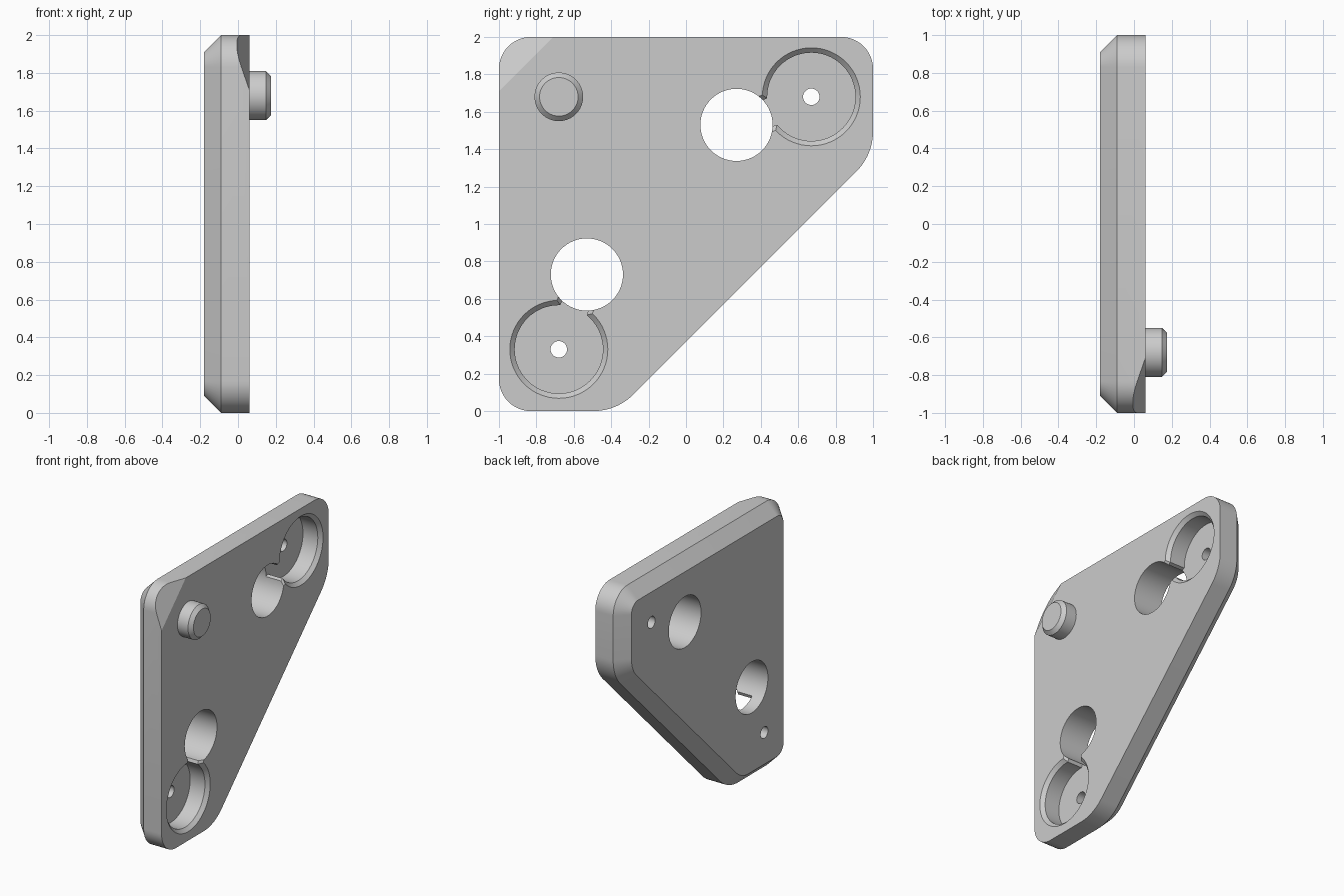
import bpy, bmesh
from math import sin, cos, pi, radians, atan2, tau
from mathutils import Vector

cube = bpy.data.objects.get("Cube")
if cube:
    bpy.data.objects.remove(cube, do_unlink=True)

BACK, FRONT, FLOOR = -0.18, 0.06, -0.09
BEVEL, LIP = 0.09, 0.026

grey = bpy.data.materials.new("plain grey")
grey.use_nodes = True
grey.diffuse_color = (0.6, 0.6, 0.6, 1)
grey.node_tree.nodes["Principled BSDF"].inputs["Base Color"].default_value = (0.6, 0.6, 0.6, 1)


def loft(name, rings, cut=None):
    """Skin closed rings, cap both ends and optionally trim with a plane."""
    bm = bmesh.new()
    loops = [[bm.verts.new(p) for p in ring] for ring in rings]
    for a, b in zip(loops, loops[1:]):
        for i in range(len(a)):
            j = (i + 1) % len(a)
            bm.faces.new((a[i], a[j], b[j], b[i]))
    bm.faces.new(loops[0])
    bm.faces.new(loops[-1])
    if cut:
        res = bmesh.ops.bisect_plane(bm, geom=bm.verts[:] + bm.edges[:] + bm.faces[:],
                                     plane_co=cut[0], plane_no=cut[1], clear_outer=True)
        edges = [e for e in res["geom_cut"] if isinstance(e, bmesh.types.BMEdge)]
        bmesh.ops.contextual_create(bm, geom=edges)
    bmesh.ops.recalc_face_normals(bm, faces=bm.faces)
    mesh = bpy.data.meshes.new(name)
    bm.to_mesh(mesh)
    bm.free()
    mesh.materials.append(grey)
    obj = bpy.data.objects.new(name, mesh)
    bpy.context.collection.objects.link(obj)
    return obj


def turned(name, y, z, profile, sides=64):
    """Round part about an axis along x, from (x, radius) pairs."""
    return loft(name, [[(x, y + r * cos(tau * i / sides), z + r * sin(tau * i / sides))
                        for i in range(sides)] for x, r in profile])


# Rounded plate corners: y, z, radius, counter-clockwise
CORNERS = [(-1, 0, 0.17), (-0.37, 0, 0.3), (1, 1.37, 0.3), (1, 2, 0.17), (-1, 2, 0.17)]


def outline(x, inset, steps=12):
    points = []
    for i, (y, z, r) in enumerate(CORNERS):
        here = Vector((y, z))
        d1 = (here - Vector(CORNERS[i - 1][:2])).normalized()
        d2 = (Vector(CORNERS[(i + 1) % len(CORNERS)][:2]) - here).normalized()
        n1, n2 = Vector((-d1.y, d1.x)), Vector((-d2.y, d2.x))
        centre = here + (n1 + n2) * (r / (1 + n1.dot(n2)))
        start = atan2(-n1.y, -n1.x)
        sweep = (atan2(-n2.y, -n2.x) - start) % tau
        for k in range(steps + 1):
            a = start + sweep * k / steps
            points.append((x, centre.x + (r - inset) * cos(a), centre.y + (r - inset) * sin(a)))
    return points


# Plate with bevelled back rim and one sloped front corner
plate = loft("plate", [outline(BACK, BEVEL), outline(BACK + BEVEL, 0), outline(FRONT, 0)],
             cut=((FRONT, -1, 1.71), (1, -0.35, 0.35)))

# Peg with chamfered tip
peg = turned("peg", -0.68, 1.68, [(FRONT - 0.02, 0.13), (0.148, 0.13), (0.175, 0.103)])


def slot(hole, pocket):
    """Channel with chamfered lips joining a hole to its pocket."""
    a, b = Vector(hole), Vector(pocket)
    along = (b - a).normalized()
    side = Vector((-along.y, along.x))
    half = [(FLOOR, 0.075), (FRONT - LIP, 0.075), (FRONT + 0.02, 0.095 + LIP)]
    section = half + [(x, -w) for x, w in reversed(half)]
    return loft("slot_cutter", [[(x, *(p + side * w)) for x, w in section] for p in (a, b)])


# Two magnet-style pockets, each with a pin hole, a through hole and a slot
cutters = []
for hole, pocket in [((0.27, 1.53), (0.67, 1.68)), ((-0.53, 0.73), (-0.68, 0.33))]:
    cutters += [
        turned("pocket_cutter", *pocket,
               [(FLOOR, 0.236), (FRONT - LIP, 0.236), (FRONT + 0.02, 0.256 + LIP - 0.0)]),
        slot(hole, pocket),
        turned("hole_cutter", *hole, [(-0.4, 0.193), (0.3, 0.193)]),
        turned("pin_hole_cutter", *pocket, [(-0.4, 0.044), (0.3, 0.044)], 32),
    ]

bpy.context.view_layer.objects.active = plate
for cutter in cutters:
    mod = plate.modifiers.new("cut", "BOOLEAN")
    mod.operation, mod.solver, mod.object = "DIFFERENCE", "EXACT", cutter
    bpy.ops.object.modifier_apply(modifier=mod.name)
    bpy.data.objects.remove(cutter, do_unlink=True)

# Smooth the round walls, keep the edges crisp
bpy.ops.object.select_all(action="DESELECT")
for obj in (plate, peg):
    obj.select_set(True)
bpy.ops.object.shade_smooth_by_angle(angle=radians(25))
